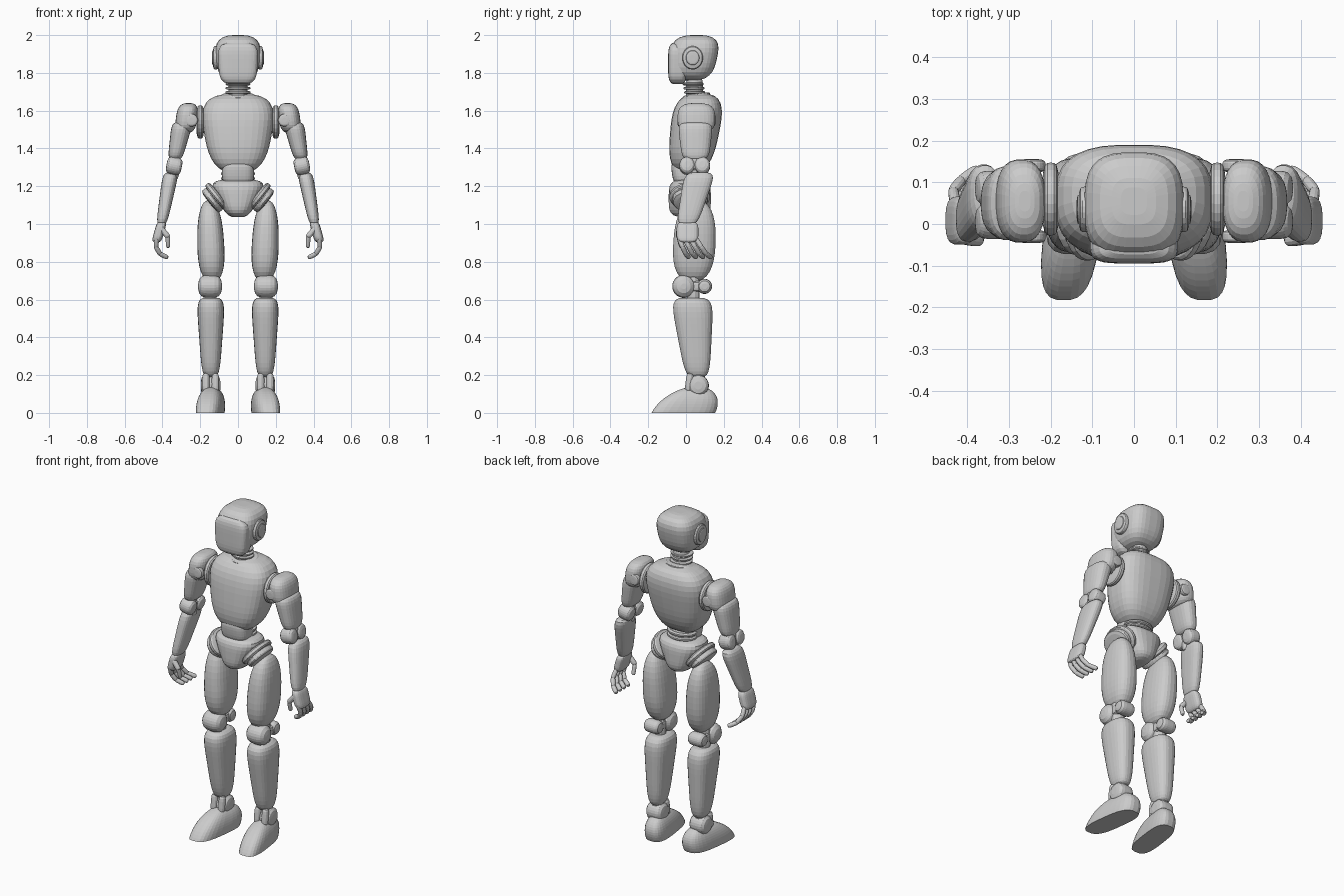
import bpy, bmesh, math
from mathutils import Matrix, Vector

cube = bpy.data.objects.get("Cube")
if cube:
    bpy.data.objects.remove(cube)

grey = bpy.data.materials.new("light_grey")
grey.use_nodes = True
tone = (0.6, 0.6, 0.6, 1)
grey.diffuse_color = tone
grey.node_tree.nodes["Principled BSDF"].inputs["Base Color"].default_value = tone

AXIS_X, AXIS_Y, AXIS_Z = Vector((1, 0, 0)), Vector((0, 1, 0)), Vector((0, 0, 1))


def signed_power(value, exponent):
    return math.copysign(abs(value) ** exponent, value)


def shell(centre, half, power=2.5, cap=4, taper=0, deepen=0, shift=0, lean=0,
          base=-1, sides=28, rings=14, frame=Matrix()):
    """Rounded solid made of stacked superellipse rings.

    taper and deepen widen the top, shift and lean move it along x and y,
    cap sets how square the ends are, base is the height where it starts.
    """
    verts, faces = [], []
    start = math.asin(base)
    for i in range(rings + 1):
        u = math.sin(start + (math.pi / 2 - start) * i / rings)
        u = max(-0.995, min(0.995, u))
        swell = (1 - abs(u) ** cap) ** (1 / cap)
        for k in range(sides):
            angle = math.tau * (k + 0.5) / sides
            across = signed_power(math.cos(angle), 2 / power)
            along = signed_power(math.sin(angle), 2 / power)
            point = Vector((shift * u + half[0] * swell * (1 + taper * u) * across,
                            lean * u + half[1] * swell * (1 + deepen * u) * along,
                            half[2] * u))
            verts.append(Vector(centre) + frame @ point)
    for i in range(rings):
        for k in range(sides):
            a, b = i * sides + k, i * sides + (k + 1) % sides
            faces.append((a, b, b + sides, a + sides))
    top = rings * sides
    faces += [range(sides), range(top, top + sides)]
    return verts, faces


def drum(centre, axis, height, depth, thick, power=2, cap=4, sides=24):
    """Rounded disc facing along an axis; depth runs along y."""
    w = Vector(axis).normalized()
    side = AXIS_X if abs(w.y) > 0.9 else AXIS_Y
    u = side.cross(w).normalized()
    frame = Matrix((u, w.cross(u), w)).transposed()
    return shell(centre, (height, depth, thick), power, cap, sides=sides, rings=8, frame=frame)


def bar(a, b, radius, sides=12):
    """Rounded rod between two points."""
    a, b = Vector(a), Vector(b)
    return drum((a + b) / 2, b - a, radius, radius, (b - a).length / 2 + radius / 2, sides=sides)


def part(name, *pieces):
    """Join pieces into one flat shaded object."""
    bm = bmesh.new()
    for verts, faces in pieces:
        made = [bm.verts.new(v) for v in verts]
        for face in faces:
            bm.faces.new([made[k] for k in face])
    bmesh.ops.recalc_face_normals(bm, faces=bm.faces)
    mesh = bpy.data.meshes.new(name)
    bm.to_mesh(mesh)
    bm.free()
    mesh.materials.append(grey)
    bpy.context.collection.objects.link(bpy.data.objects.new(name, mesh))


def pair(name, *pieces):
    """Build the left part and its mirror image on the right."""
    mirror = Matrix.Diagonal((-1, 1, 1))
    part("left_" + name, *pieces)
    part("right_" + name, *[([mirror @ v for v in verts], faces) for verts, faces in pieces])


# Head shell, face plate and ear discs
part("head", shell((0, .04, 1.88), (.118, .125, .12), power=3, cap=3,
                   taper=.08, deepen=.08, lean=.015, sides=32))
part("face", shell((0, -.045, 1.85), (.104, .05, .11), power=4, cap=4, taper=.06, sides=32))
ear = Vector((.118, .035, 1.88))
pair("ear_disc", drum(ear, AXIS_X, .062, .055, .015), drum(ear + AXIS_X * .01, AXIS_X, .04, .036, .01))

# Ribbed neck and collar
part("neck", drum((0, .045, 1.71), AXIS_Z, .05, .046, .07),
     *[drum((0, .05 - i * .004, 1.675 + i * .022), AXIS_Z, .066, .056, .009) for i in range(4)])
part("collar", drum((0, .055, 1.675), AXIS_Z - AXIS_Y * .15, .088, .075, .016))

# Chest, belly plate and ribbed waist
part("chest", shell((0, .045, 1.48), (.18, .13, .21), power=2.8, cap=3,
                    taper=.2, deepen=.1, lean=.03, sides=32, rings=18))
part("belly_plate", shell((0, -.01, 1.27), (.085, .065, .075), power=3, cap=3, lean=-.01))
part("waist", drum((0, .035, 1.24), AXIS_Z, .08, .06, .06),
     *[drum((0, .035, 1.215 + i * .026), AXIS_Z, .09, .07, .012) for i in range(3)])

# Pelvis with stepped, tilted hip rings
part("pelvis", shell((0, .02, 1.136), (.11, .112, .1), taper=.45))
hip_axis = Vector((.78, 0, -.62))
hip = Vector((.112, .02, 1.145))
pair("hip_ring", drum(hip, hip_axis, .086, .108, .02),
     drum(hip + hip_axis * .03, hip_axis, .074, .094, .022))

# Shoulder plate, cap and pins
pair("shoulder_plate", drum((.2, .06, 1.54), AXIS_X, .088, .088, .02))
pair("shoulder_cap", shell((.272, .055, 1.56), (.057, .1, .08), cap=3, shift=-.01))
pair("shoulder_pin", *[drum((.246, y, 1.55), AXIS_Y, .034, .034, .016) for y in (-.03, .14)])

# Arm segments and double elbow joint
pair("upper_arm", shell((.314, .05, 1.44), (.048, .083, .1), cap=5, taper=.2, deepen=.15,
                        shift=-.02, sides=24))
elbow_axis = AXIS_X + AXIS_Z * .2
elbow = Vector((.338, .046, 1.308))
pair("elbow", drum(elbow, elbow_axis, .028, .06, .03),
     *[drum(elbow + AXIS_Y * y, elbow_axis, .046, .042, .041) for y in (-.04, .04)],
     bar(elbow + AXIS_Z * .06, elbow - AXIS_Z * .06, .027))
pair("forearm", shell((.38, .04, 1.135), (.036, .07, .138), cap=5, taper=.2, deepen=.2,
                      shift=-.025, lean=.035, sides=24))

# Hand: palm, curled fingers and thumb
pair("palm", shell((.417, .008, .958), (.027, .058, .055), power=3, shift=-.015, sides=20))
fingers = []
for i in range(4):
    joint = Vector((.43, .03 * i - .035, .92))
    for j in range(3):
        curl = .6 * j - .1
        tip = joint + Vector((-math.sin(curl), .4 + .07 * i, -math.cos(curl))) * .041
        fingers.append(bar(joint, tip, .013))
        joint = tip
pair("fingers", *fingers)
knuckle = Vector((.372, -.04, .935))
pair("thumb", bar((.41, -.035, .98), knuckle, .015), bar(knuckle, (.37, -.025, .88), .012))

# Thigh, double knee joint and shin
pair("thigh", shell((.145, .045, .91), (.071, .112, .215), cap=2.5, taper=-.1, deepen=-.05,
                    shift=.008, lean=.01, rings=18))
knee = Vector((.148, -.012, .67))
pair("knee", drum(knee, AXIS_X, .061, .061, .063, cap=3),
     drum(knee + AXIS_Y * .11, AXIS_X, .04, .04, .05),
     drum(knee + AXIS_Y * .06, AXIS_X, .03, .08, .042),
     bar(knee + Vector((0, .05, .07)), knee + Vector((0, .05, -.09)), .036))
pair("shin", shell((.144, .046, .4), (.062, .09, .21), cap=5, taper=.25, deepen=.28,
                   lean=-.015, rings=18))

# Ankle joint with twin front rods
ankle = Vector((.145, .065, .145))
pair("ankle", drum(ankle, AXIS_X, .056, .056, .052),
     *[bar((x, .012, .12), (x, .022, .2), .02) for x in (.12, .17)],
     bar(ankle - AXIS_Z * .04, ankle + AXIS_Z * .08, .036))

# Flat soled foot, turned slightly outward
toe_out = Matrix.Identity(3)
toe_out[0][1] = -.13
pair("foot", shell((.147, -.014, 0), (.068, .169, .14), power=3, cap=2, taper=.2, lean=.07,
                   base=0, frame=toe_out))
